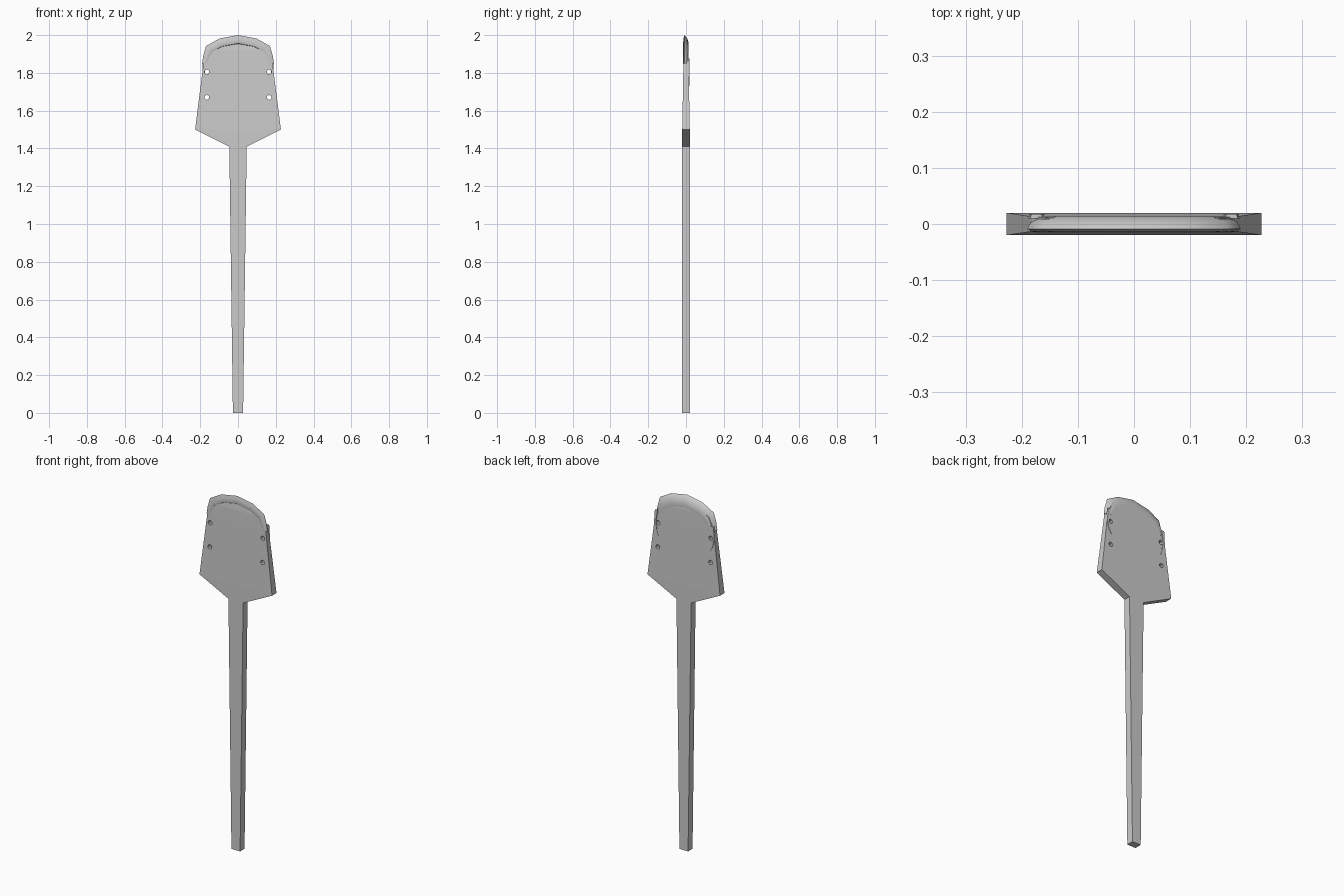
import bpy, bmesh, math
from mathutils import Vector

if "Cube" in bpy.data.objects:
    bpy.data.objects.remove(bpy.data.objects["Cube"])


def loft(name, rings, smooth=False):
    """Closed solid through rings that all have the same point count."""
    bm = bmesh.new()
    vs = [[bm.verts.new(p) for p in r] for r in rings]
    n = len(rings[0])
    for a, b in zip(vs, vs[1:]):
        for i in range(n):
            j = (i + 1) % n
            bm.faces.new((a[i], a[j], b[j], b[i]))
    bm.faces.new(vs[0])
    bm.faces.new(vs[-1])
    bmesh.ops.recalc_face_normals(bm, faces=bm.faces)
    me = bpy.data.meshes.new(name)
    bm.to_mesh(me)
    bm.free()
    ob = bpy.data.objects.new(name, me)
    bpy.context.collection.objects.link(ob)
    if smooth:
        bpy.ops.object.select_all(action='DESELECT')
        ob.select_set(True)
        bpy.context.view_layer.objects.active = ob
        bpy.ops.object.shade_smooth_by_angle(angle=math.radians(40))
    return ob


def slab(name, rows):
    """Rows of (z, half width, half thickness)."""
    return loft(name, [[(-w, -t, z), (w, -t, z), (w, t, z), (-w, t, z)]
                       for z, w, t in rows])


# Tapered handle and wooden blade
slab("handle", [(0, .027, .02), (1.41, .046, .02)])
blade = slab("blade", [(1.41, .046, .02), (1.5, .227, .02), (1.85, .183, .0135),
                       (1.92, .15, .0115), (1.955, .09, .008), (1.965, .03, .007)])

# Four nail holes through the blade
for x in (-.165, .165):
    for z in (1.67, 1.805):
        bpy.ops.mesh.primitive_cylinder_add(vertices=8, radius=.013, depth=.2,
                                            location=(x, 0, z),
                                            rotation=(math.pi / 2, 0, 0))
        cutter = bpy.context.object
        mod = blade.modifiers.new("hole", 'BOOLEAN')
        mod.object = cutter
        mod.operation = 'DIFFERENCE'
        mod.solver = 'EXACT'
        bpy.context.view_layer.objects.active = blade
        bpy.ops.object.modifier_apply(modifier=mod.name)
        bpy.data.objects.remove(cutter)

# Iron shoe: wedge section swept round the digging edge
half = [(.190, 1.85, .5), (.184, 1.89, .75), (.169, 1.942, 1),
        (.098, 1.982, 1), (0, 2.0, 1)]
path = half + [(-x, z, s) for x, z, s in half[-2::-1]]
section = [(0, -.009), (.018, -.0135), (.036, -.0148), (.044, -.012), (.055, .010),
           (.062, .0135), (.045, .0145), (.022, .0085), (.006, -.002)]
rings = []
for i, (x, z, s) in enumerate(path):
    a, b = path[max(i - 1, 0)], path[min(i + 1, len(path) - 1)]
    tan = Vector((b[0] - a[0], b[1] - a[1])).normalized()
    inward = Vector((-tan.y, tan.x))
    rings.append([(x + inward.x * d * s, y, z + inward.y * d * s)
                  for d, y in section])
loft("iron_shoe", rings, smooth=True)

# Curved prongs running down the back from the shoe ends
prong = [(.174, 1.875, .011), (.180, 1.84, .008), (.181, 1.80, .007),
         (.174, 1.76, .005), (.160, 1.73, .001)]
for side, label in ((-1, "left"), (1, "right")):
    loft("prong_" + label,
         [[(side * (x - w), .010, z), (side * (x + w), .010, z),
           (side * (x + w * .8), .0175, z), (side * (x - w * .8), .0175, z)]
          for x, z, w in prong])
